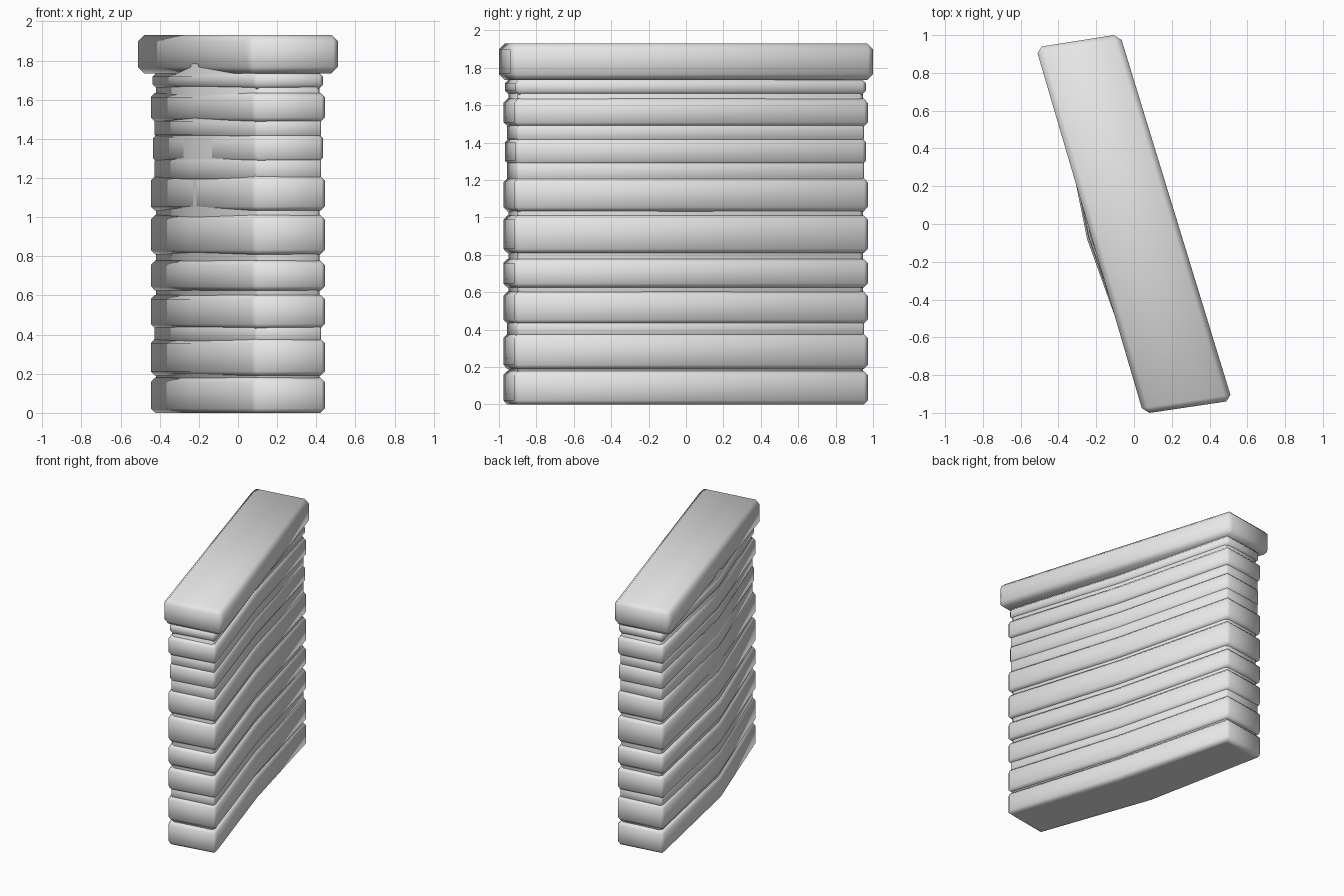
import bpy
import bmesh
import random
from mathutils import Vector

random.seed(4)
cube = bpy.data.objects.get("Cube")
if cube:
    bpy.data.objects.remove(cube, do_unlink=True)

stone = bpy.data.materials.new("grey stone")
stone.use_nodes = True
stone.diffuse_color = (0.8, 0.8, 0.8, 1)
stone.node_tree.nodes["Principled BSDF"].inputs["Base Color"].default_value = (0.8, 0.8, 0.8, 1)


def slab(name, outline, bottom, top, bevel, recess=False):
    """Extrude a plan outline between two heights and chamfer its edges."""
    bm = bmesh.new()
    base = bm.faces.new([bm.verts.new((x, y, bottom)) for x, y in outline])
    grown = bmesh.ops.extrude_face_region(bm, geom=[base])
    verts = [g for g in grown["geom"] if isinstance(g, bmesh.types.BMVert)]
    bmesh.ops.translate(bm, verts=verts, vec=(0, 0, top - bottom))
    bmesh.ops.recalc_face_normals(bm, faces=bm.faces)
    edges = [e for e in bm.edges if e.calc_face_angle() > 0.5]
    bmesh.ops.bevel(bm, geom=edges, offset=bevel, segments=1, affect="EDGES", profile=0.5)
    if recess:
        # Hollow the underside, leaving a rim
        bm.normal_update()
        under = [f for f in bm.faces if f.normal.z < -0.99]
        bmesh.ops.inset_region(bm, faces=under, thickness=0.03, depth=0)
        under = bmesh.ops.extrude_face_region(bm, geom=under)["geom"]
        bmesh.ops.translate(bm, verts=[g for g in under if isinstance(g, bmesh.types.BMVert)],
                            vec=(0, 0, 0.05))
        hidden = [f for f in bm.faces if f.normal.z < -0.99
                  and abs(f.calc_center_median().z - bottom) < 0.001 and len(f.verts) > 4]
        bmesh.ops.delete(bm, geom=hidden, context="FACES")
        bmesh.ops.recalc_face_normals(bm, faces=bm.faces)
    mesh = bpy.data.meshes.new(name)
    bm.to_mesh(mesh)
    bm.free()
    mesh.materials.append(stone)
    obj = bpy.data.objects.new(name, mesh)
    bpy.context.collection.objects.link(obj)
    bpy.ops.object.select_all(action="DESELECT")
    obj.select_set(True)
    bpy.context.view_layer.objects.active = obj
    bpy.ops.object.shade_smooth_by_angle(angle=1.2)
    return obj


def body_outline(inset=0.0, jitter=0.0):
    """Skewed wall plan: one long side bulges out, the other dips slightly in."""
    shift = random.uniform(0, jitter)
    points = [(0.075, -0.98), (0.45, -0.915), (0.165, 0.0), (-0.08, 0.975),
              (-0.45, 0.92), (-0.25 + shift, -0.08 + shift)]
    across = Vector((0.96, 0.27))
    along = Vector((-0.27, 0.96))
    result = []
    for i, p in enumerate(points):
        side = 1 if i in (1, 2, 3) else -1
        end = {0: -1, 1: -1, 3: 1, 4: 1}.get(i, 0)
        q = Vector(p) - across * side * inset - along * end * inset
        result.append((q.x, q.y))
    return result


# Core seen at the back of the grooves
slab("wall_core", body_outline(0.022), 0.1, 1.8, 0.02)

# Stacked courses
courses = [(0, 0.18), (0.19, 0.378), (0.432, 0.603), (0.625, 0.778), (0.81, 1.01),
           (1.033, 1.21), (1.28, 1.425), (1.487, 1.635), (1.655, 1.74)]
for i, (low, high) in enumerate(courses):
    inset = 0.008 if i in (6, 8) else 0
    slab(f"stone_course_{i + 1}", body_outline(inset, 0.02), low, high, 0.022, recess=(i == 0))

# Sloping filler in the wide grooves
for i, (low, high) in enumerate([(0.36, 0.45), (1.19, 1.3), (1.41, 1.5)]):
    slab(f"groove_filler_{i + 1}", body_outline(0.018), low, high, 0.01)

# Capstone
cap = [(0.05, -1.005), (0.52, -0.935), (-0.075, 1.005), (-0.52, 0.935)]
slab("capstone", cap, 1.735, 1.93, 0.032)
